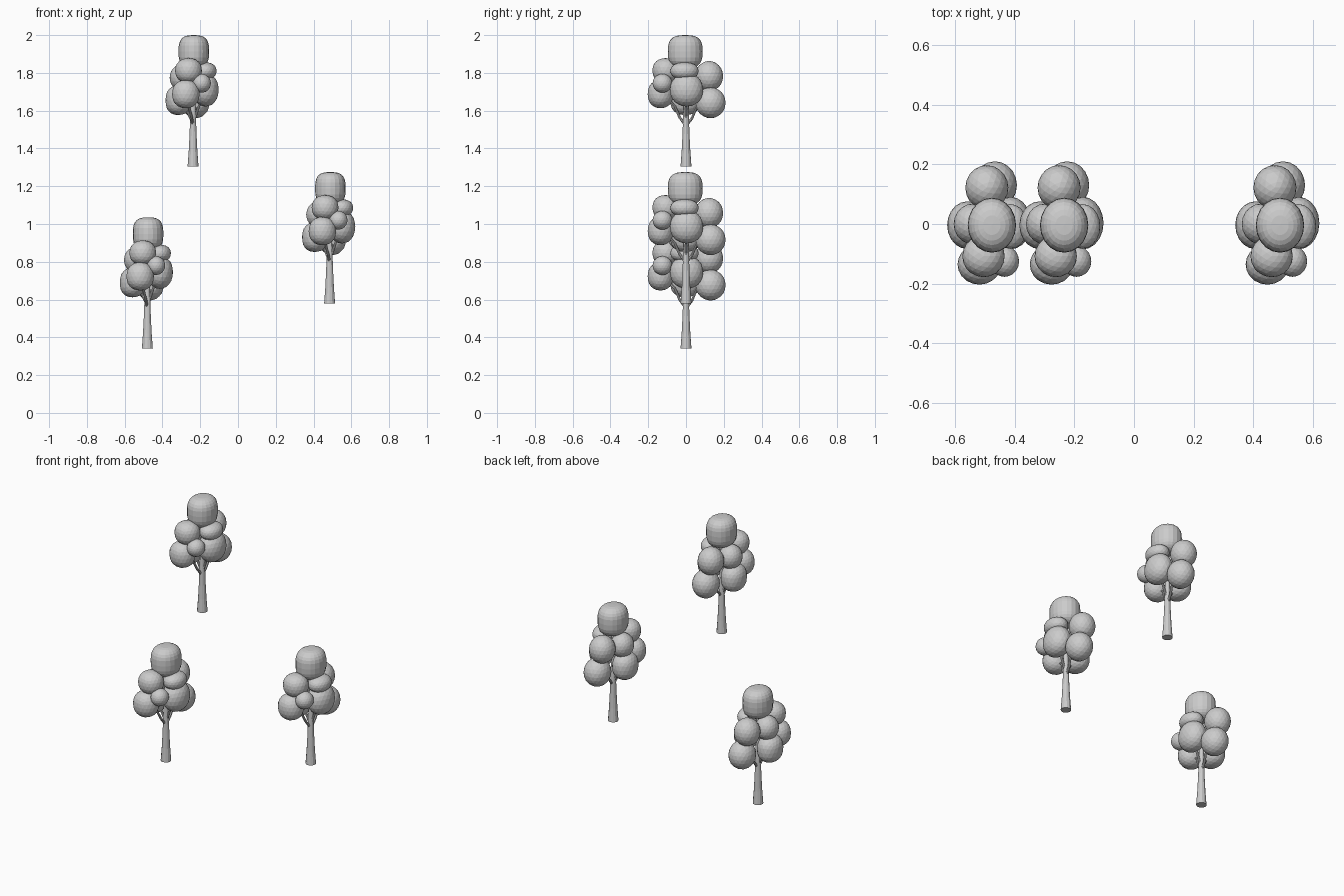
import bpy, bmesh, math
from mathutils import Vector

if "Cube" in bpy.data.objects:
    bpy.data.objects.remove(bpy.data.objects["Cube"])

# Foliage clumps of one tree: centre, radii, vertical squareness (1 = round)
CLUMPS = [
    ((0.004, -0.004, 0.608), (0.081, 0.092, 0.087), 0.68),   # crown top
    ((-0.013, 0.122, 0.478), (0.072, 0.075, 0.080), 1.0),    # back upper
    ((0.014, 0.130, 0.337), (0.074, 0.080, 0.082), 1.0),     # back lower
    ((-0.024, -0.108, 0.507), (0.071, 0.070, 0.066), 0.9),   # front upper
    ((0.046, -0.125, 0.440), (0.049, 0.052, 0.050), 1.0),    # front middle
    ((-0.038, -0.135, 0.383), (0.073, 0.068, 0.075), 0.9),   # front lower
    ((0.065, -0.008, 0.505), (0.060, 0.075, 0.046), 0.9),    # right upper
    ((0.066, 0.003, 0.405), (0.070, 0.088, 0.088), 0.95),    # right lower
    ((-0.060, 0.000, 0.470), (0.064, 0.068, 0.070), 1.0),    # left upper
    ((-0.078, -0.004, 0.350), (0.068, 0.080, 0.078), 0.85),  # left lower
]

# Trunk rings (height, radius) and branch paths
TRUNK = [(0.0, 0.029), (0.08, 0.023), (0.16, 0.019), (0.24, 0.016),
         (0.36, 0.012), (0.55, 0.008)]
BRANCHES = [
    [(0, 0, 0.215), (0.005, 0.032, 0.255), (0.012, 0.055, 0.31), (0.014, 0.10, 0.34)],
    [(0, 0, 0.215), (-0.008, -0.034, 0.26), (-0.022, -0.060, 0.32), (-0.035, -0.11, 0.37)],
    [(0, 0, 0.23), (-0.020, 0, 0.27), (-0.045, 0, 0.32)],
    [(0, 0, 0.24), (0.018, 0, 0.28), (0.045, 0, 0.36)],
]


def tube(bm, points, radii, sides):
    rings = []
    for i, p in enumerate(points):
        d = Vector(points[min(i + 1, len(points) - 1)]) - Vector(points[max(i - 1, 0)])
        q = Vector((0, 0, 1)).rotation_difference(d.normalized())
        ring = []
        for k in range(sides):
            a = 2 * math.pi * k / sides
            ring.append(bm.verts.new(Vector(p) + q @ Vector(
                (radii[i] * math.cos(a), radii[i] * math.sin(a), 0))))
        rings.append(ring)
    for r0, r1 in zip(rings, rings[1:]):
        for k in range(sides):
            j = (k + 1) % sides
            bm.faces.new((r0[k], r0[j], r1[j], r1[k]))
    bm.faces.new(rings[0][::-1])
    bm.faces.new(rings[-1])


def clump(bm, centre, radii, square):
    if square < 0.8:
        verts = bmesh.ops.create_uvsphere(bm, u_segments=20, v_segments=14, radius=1)["verts"]
    else:
        verts = bmesh.ops.create_icosphere(bm, subdivisions=3, radius=1)["verts"]
    for v in verts:
        h = math.hypot(v.co.x, v.co.y)
        f = h ** square / h if h > 1e-5 else 0.0
        z = math.copysign(abs(v.co.z) ** square, v.co.z)
        v.co = Vector((centre[0] + radii[0] * v.co.x * f,
                       centre[1] + radii[1] * v.co.y * f,
                       centre[2] + radii[2] * z))


def finish(bm, name):
    mesh = bpy.data.meshes.new(name)
    bm.to_mesh(mesh)
    bm.free()
    return mesh


# Trunk with branches
bm = bmesh.new()
tube(bm, [(0, 0, z) for z, r in TRUNK], [r for z, r in TRUNK], 12)
for path in BRANCHES:
    tube(bm, path, [0.008 - 0.001 * i for i in range(len(path))], 8)
trunk_mesh = finish(bm, "trunk")

# Foliage
bm = bmesh.new()
for c in CLUMPS:
    clump(bm, *c)
foliage_mesh = finish(bm, "foliage")

# Three identical trees at different heights
PLACES = {"left": (-0.48, 0, 0.34), "right": (0.485, 0, 0.58), "upper": (-0.238, 0, 1.305)}
for label, place in PLACES.items():
    for part, mesh in (("trunk", trunk_mesh), ("foliage", foliage_mesh)):
        ob = bpy.data.objects.new(f"{label}_tree_{part}", mesh)
        ob.location = place
        bpy.context.collection.objects.link(ob)
